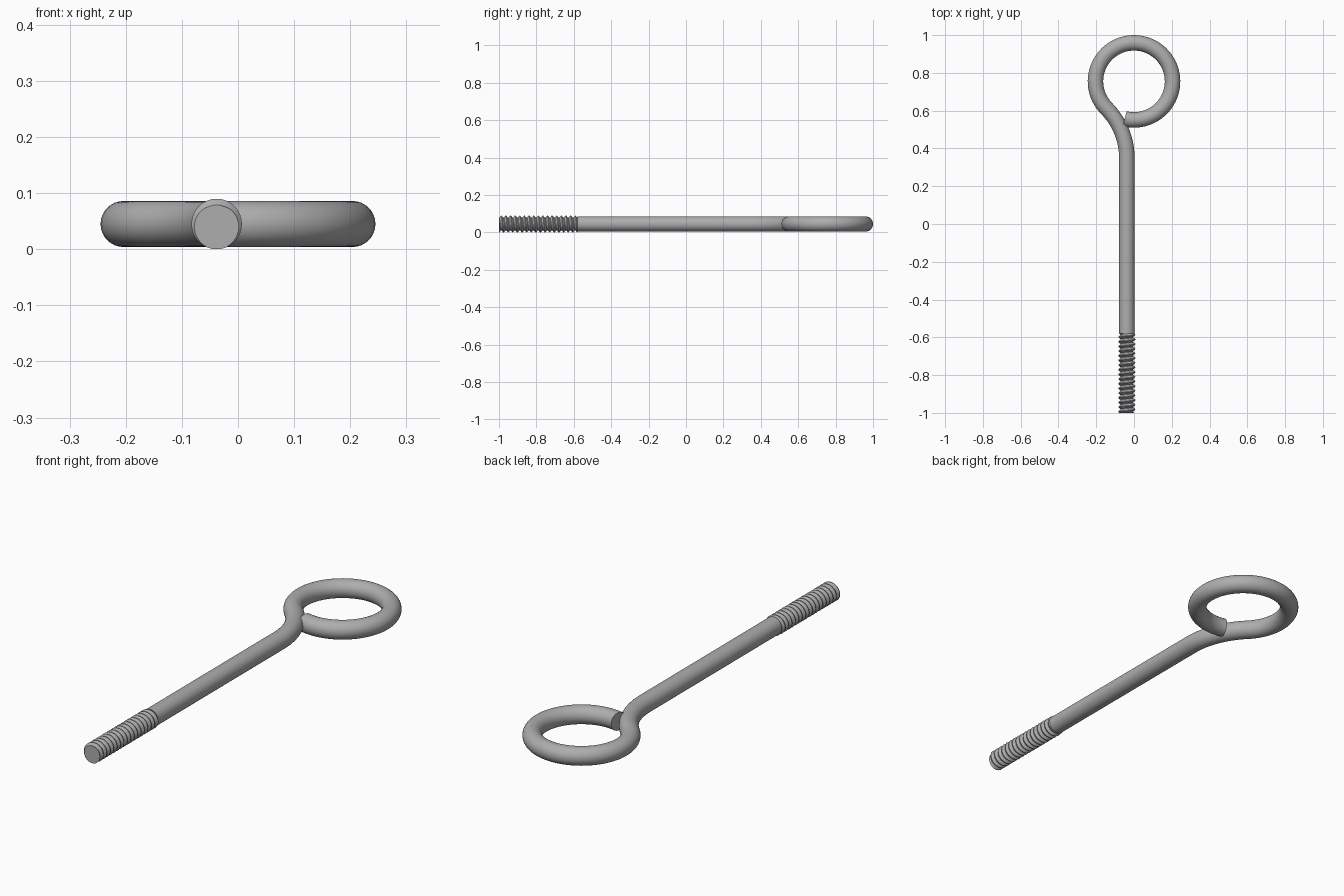
import bpy, bmesh, math
from mathutils import Vector

cube = bpy.data.objects.get("Cube")
if cube:
    bpy.data.objects.remove(cube, do_unlink=True)

steel = bpy.data.materials.new("grey steel")
steel.use_nodes = True
GREY = (0.42, 0.42, 0.42, 1)
steel.diffuse_color = GREY
steel.node_tree.nodes["Principled BSDF"].inputs["Base Color"].default_value = GREY

AXIS_X, AXIS_Z = -0.038, 0.045
WIRE = 0.041
THREAD_START, THREAD_END = -1.0, -0.58


def build_tube(name, rings, smooth_angle):
    """Skin a list of vertex rings, cap both ends and shade."""
    bm = bmesh.new()
    loops = [[bm.verts.new(p) for p in ring] for ring in rings]
    n = len(loops[0])
    for a, b in zip(loops, loops[1:]):
        for i in range(n):
            j = (i + 1) % n
            bm.faces.new((a[i], a[j], b[j], b[i]))
    bm.faces.new(loops[0][::-1])
    bm.faces.new(loops[-1])
    bmesh.ops.remove_doubles(bm, verts=bm.verts, dist=1e-5)
    bmesh.ops.recalc_face_normals(bm, faces=bm.faces)
    mesh = bpy.data.meshes.new(name)
    bm.to_mesh(mesh)
    bm.free()
    mesh.materials.append(steel)
    obj = bpy.data.objects.new(name, mesh)
    bpy.context.collection.objects.link(obj)
    bpy.ops.object.select_all(action='DESELECT')
    obj.select_set(True)
    bpy.context.view_layer.objects.active = obj
    bpy.ops.object.shade_smooth_by_angle(angle=math.radians(smooth_angle))


def arc(cx, cy, r, start, end, steps):
    """Points and unit tangents along a flat arc, angles in radians."""
    turn = 1 if end > start else -1
    out = []
    for i in range(steps + 1):
        a = start + (end - start) * i / steps
        out.append((Vector((cx + r * math.cos(a), cy + r * math.sin(a), AXIS_Z)),
                    Vector((-math.sin(a), math.cos(a), 0)) * turn))
    return out


# Shank and eye: straight rod, tangent bend, then a nearly closed loop
EYE_Y, EYE_R, BEND_Y = 0.755, 0.204, 0.35
rise, side = EYE_Y - BEND_Y, -AXIS_X
bend_r = (side ** 2 + rise ** 2 - EYE_R ** 2) / (2 * (EYE_R - side))
meet = math.atan2(rise, side + bend_r)
path = [(Vector((AXIS_X, THREAD_END, AXIS_Z)), Vector((0, 1, 0)))]
path += arc(AXIS_X - bend_r, BEND_Y, bend_r, 0, meet, 16)
path += arc(0, EYE_Y, EYE_R, meet + math.pi, math.radians(-104), 72)[1:]

SIDES = 32
rings = []
for point, tangent in path:
    across = Vector((tangent.y, -tangent.x, 0))
    rings.append([point + WIRE * (across * math.cos(a) + Vector((0, 0, math.sin(a))))
                  for a in (math.tau * i / SIDES for i in range(SIDES))])
build_tube("shank_and_eye", rings, 40)

# Screw thread: helical ridge with narrow crests and roots, trimmed flat at both ends
PITCH, CREST, ROOT = 0.0247, 0.045, 0.034
FLAT = 0.06


def thread_radius(y, a):
    f = ((y - THREAD_START) / PITCH - (a - math.pi) / math.tau) % 1
    d = min(f, 1 - f)
    slope = min(max((d - FLAT) / (0.5 - 2 * FLAT), 0), 1)
    return CREST + (ROOT - CREST) * slope


# Each ring of vertices follows one turn; the seam steps down by a full pitch
turns = int((THREAD_END - THREAD_START) / PITCH) + 3
corners = [t + s for t in range(-2, turns) for s in (-FLAT, FLAT, 0.5 - FLAT, 0.5 + FLAT)]
bm = bmesh.new()
grid = []
for i in range(SIDES + 1):
    a = math.tau * i / SIDES
    column = []
    for c in corners:
        y = THREAD_START + PITCH * (c + (a - math.pi) / math.tau)
        y = min(max(y, THREAD_START), THREAD_END)
        r = thread_radius(y, a)
        column.append(bm.verts.new((AXIS_X + r * math.sin(a), y, AXIS_Z + r * math.cos(a))))
    grid.append(column)
for left, right in zip(grid, grid[1:]):
    for k in range(len(corners) - 1):
        bm.faces.new((left[k], right[k], right[k + 1], left[k + 1]))
bmesh.ops.remove_doubles(bm, verts=bm.verts, dist=1e-5)
bmesh.ops.dissolve_degenerate(bm, edges=bm.edges, dist=1e-6)
# End caps
bmesh.ops.holes_fill(bm, edges=[e for e in bm.edges if e.is_boundary], sides=0)
bmesh.ops.recalc_face_normals(bm, faces=bm.faces)
mesh = bpy.data.meshes.new("screw_thread")
bm.to_mesh(mesh)
bm.free()
mesh.materials.append(steel)
thread = bpy.data.objects.new("screw_thread", mesh)
bpy.context.collection.objects.link(thread)
bpy.ops.object.select_all(action='DESELECT')
thread.select_set(True)
bpy.context.view_layer.objects.active = thread
bpy.ops.object.shade_smooth_by_angle(angle=math.radians(25))
